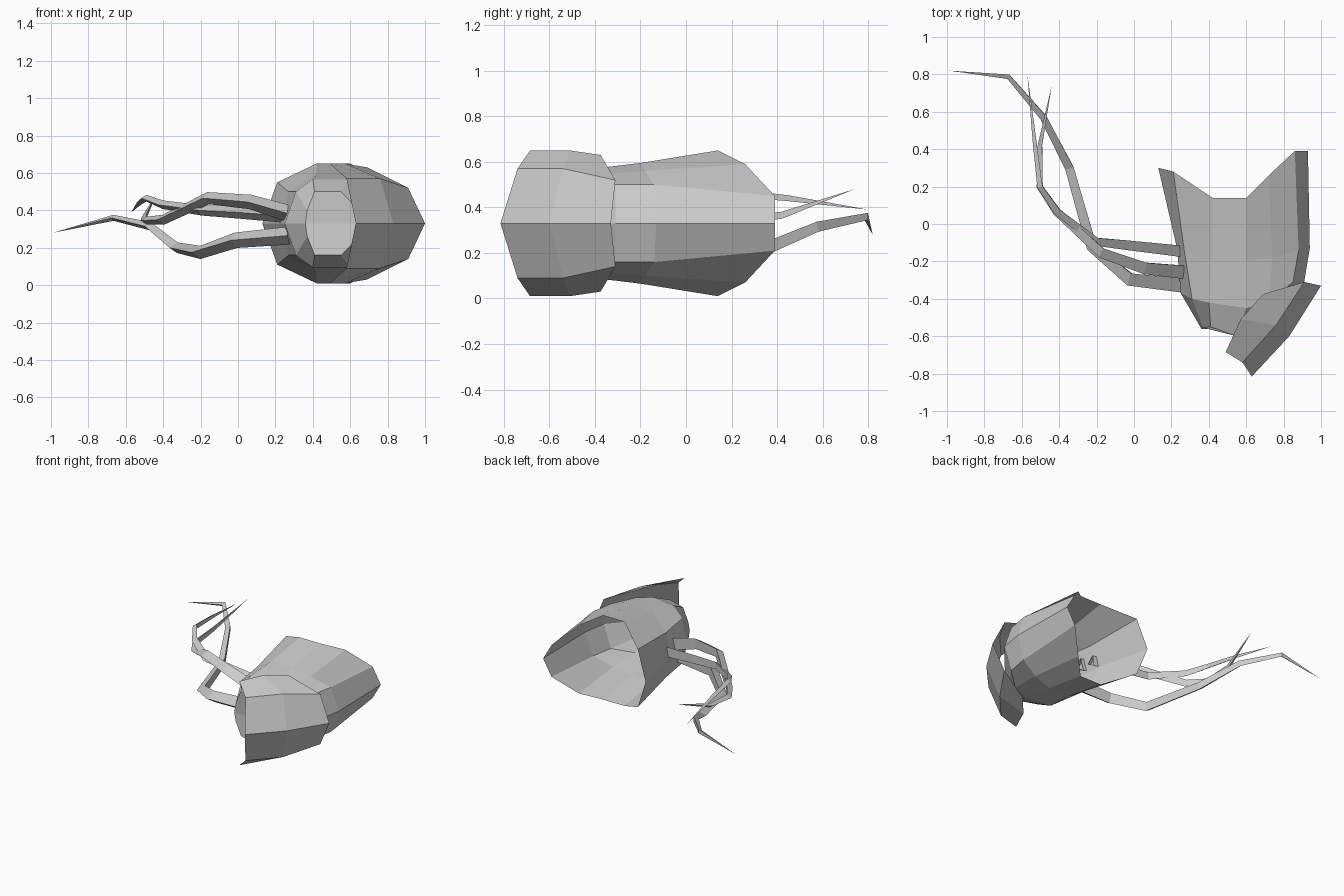
import bpy
from mathutils import Vector

if "Cube" in bpy.data.objects:
    bpy.data.objects.remove(bpy.data.objects["Cube"])

MID = 0.33  # height of the symmetry plane


def make_object(name, verts, faces):
    mesh = bpy.data.meshes.new(name)
    mesh.from_pydata(verts, [], faces)
    mesh.update()
    ob = bpy.data.objects.new(name, mesh)
    bpy.context.collection.objects.link(ob)
    return ob


def half_shell(name, rings, close_last=False):
    """Loft open upper-half rings and mirror them below the middle plane."""
    n = len(rings[0])
    verts = [(x, y, z - MID) for ring in rings for x, y, z in ring]
    faces = [(r * n + i, r * n + i + 1, (r + 1) * n + i + 1, (r + 1) * n + i)
             for r in range(len(rings) - 1) for i in range(n - 1)]
    if close_last:
        faces.append(tuple(range((len(rings) - 1) * n, len(rings) * n)))
    ob = make_object(name, verts, faces)
    ob.location.z = MID
    m = ob.modifiers.new("Mirror", 'MIRROR')
    m.use_axis = (False, False, True)
    m.merge_threshold = 0.001


def tentacle(name, path, radius):
    """Three-sided tapering tube ending in a point."""
    pts = [Vector(p) for p in path]
    up = Vector((0, 0, 1))
    verts, faces = [], []
    last = len(pts) - 1
    for i, p in enumerate(pts[:-1]):
        t = (pts[i + 1] - pts[max(i - 1, 0)]).normalized()
        side = t.cross(up).normalized()   # points away from the path's front
        rise = side.cross(t)
        r = radius * (1 - 0.8 * i / last)
        verts += [p - side * r, p + side * r * 0.6 + rise * r,
                  p + side * r * 0.6 - rise * r]
    verts.append(pts[-1])
    for i in range(last - 1):
        for k in range(3):
            j = (k + 1) % 3
            faces.append((i * 3 + k, i * 3 + j, i * 3 + 3 + j, i * 3 + 3 + k))
    b = (last - 1) * 3
    faces += [(b + k, b + (k + 1) % 3, b + 3) for k in range(3)]
    make_object(name, verts, faces)


# Body hood, open at the flared rear and closed at the nose
half_shell("body_shell", [
    [(.13, .30, .33), (.21, .28, .55), (.42, .14, .65), (.60, .14, .65),
     (.72, .26, .59), (.86, .39, .45), (.93, .39, .33)],
    [(.23, -.13, .33), (.27, -.15, .50), (.42, -.20, .595), (.60, -.20, .595),
     (.74, -.18, .56), (.88, -.14, .50), (.94, -.13, .33)],
    [(.25, -.37, .33), (.31, -.40, .50), (.40, -.42, .565), (.60, -.45, .565),
     (.72, -.42, .54), (.85, -.31, .50), (.91, -.31, .33)],
    [(.36, -.56, .33), (.37, -.555, .40), (.41, -.55, .50), (.55, -.60, .50),
     (.60, -.60, .45), (.65, -.59, .40), (.68, -.58, .33)],
], close_last=True)

# Curved plate over the front corner
half_shell("front_plate", [
    [(1.0, -.33, .33), (.91, -.31, .52), (.69, -.375, .63)],
    [(.83, -.60, .33), (.76, -.54, .57), (.57, -.51, .65)],
    [(.63, -.815, .33), (.58, -.74, .57), (.49, -.685, .65)],
])

# Three trailing tentacles
tentacle("lower_tentacle", [
    (.27, -.32, .265), (-.02, -.29, .24), (-.22, -.12, .175), (-.34, .30, .20),
    (-.48, .57, .315), (-.67, .79, .36), (-.99, .82, .28)], .048)
tentacle("upper_tentacle", [
    (.28, -.25, .38), (.06, -.23, .445), (-.17, -.15, .465), (-.41, .07, .35),
    (-.50, .20, .345), (-.50, .42, .365), (-.44, .74, .48)], .045)
tentacle("rear_tentacle", [
    (.27, -.14, .37), (-.01, -.11, .39), (-.20, -.09, .40), (-.41, .07, .43),
    (-.50, .20, .465), (-.53, .45, .44), (-.57, .80, .39)], .038)
